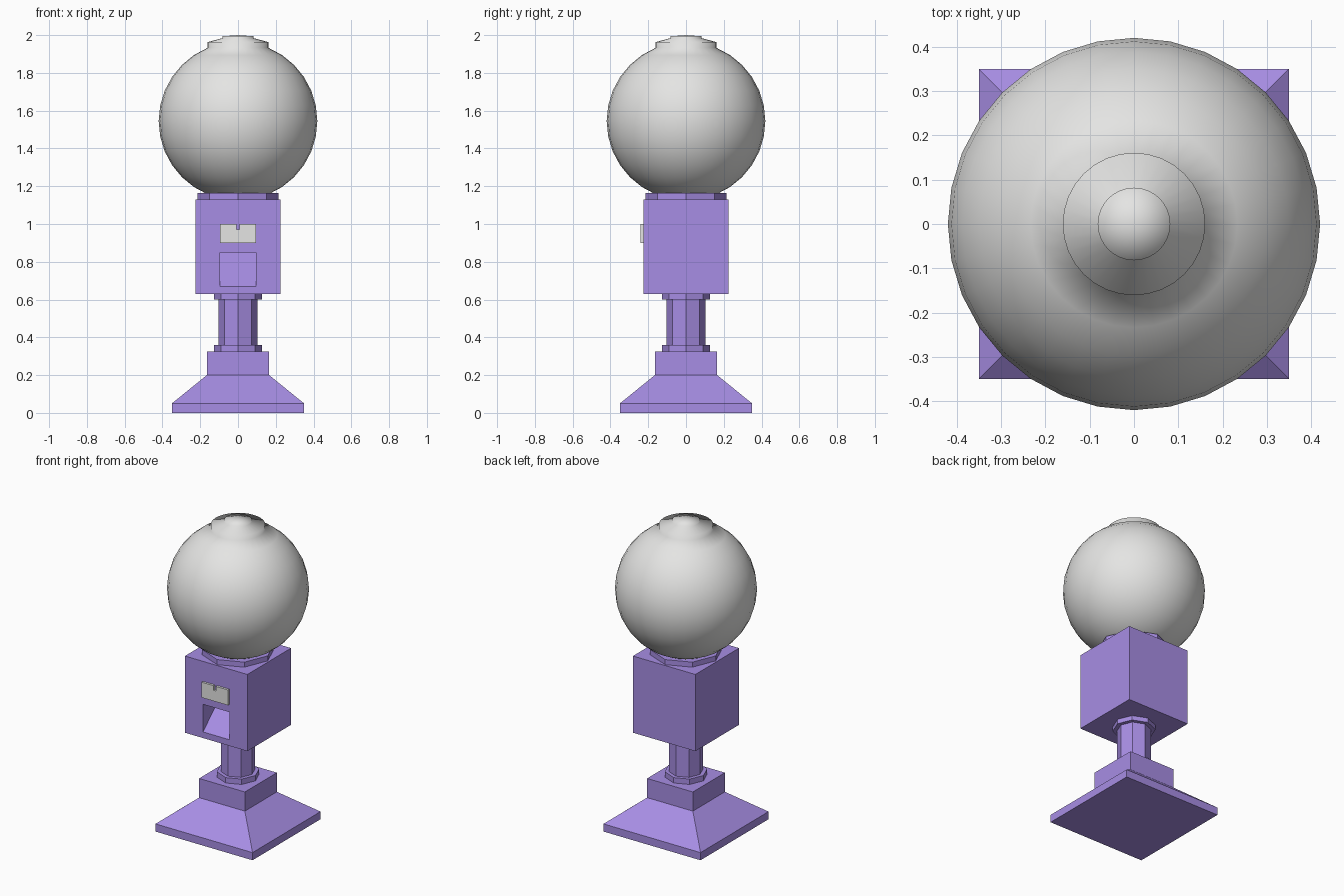
import bpy, bmesh, math

if "Cube" in bpy.data.objects:
    bpy.data.objects.remove(bpy.data.objects["Cube"])


def material(name, rgb):
    m = bpy.data.materials.new(name)
    m.diffuse_color = (*rgb, 1)
    m.use_nodes = True
    m.node_tree.nodes["Principled BSDF"].inputs["Base Color"].default_value = m.diffuse_color
    return m


PURPLE = material("purple paint", (0.39, 0.27, 0.78))
GREY = material("pale grey", (0.78, 0.78, 0.77))


def finish(name, bm, mat, smooth=False):
    bmesh.ops.recalc_face_normals(bm, faces=bm.faces)
    for f in bm.faces:
        f.smooth = smooth
    me = bpy.data.meshes.new(name)
    bm.to_mesh(me)
    bm.free()
    me.materials.append(mat)
    ob = bpy.data.objects.new(name, me)
    bpy.context.collection.objects.link(ob)
    return ob


def lathe(name, profile, sides, mat, turn=0.0, smooth=False):
    """Stack of rings (radius, z); radius 0 makes a pole, open ends are capped."""
    bm = bmesh.new()
    rings = []
    for r, z in profile:
        n = 1 if r == 0 else sides
        rings.append([bm.verts.new((r * math.cos(turn + math.tau * i / sides),
                                    r * math.sin(turn + math.tau * i / sides), z))
                      for i in range(n)])
    for a, b in zip(rings, rings[1:]):
        for i in range(sides):
            j = (i + 1) % sides
            if len(a) == 1:
                bm.faces.new((a[0], b[j], b[i]))
            elif len(b) == 1:
                bm.faces.new((a[i], a[j], b[0]))
            else:
                bm.faces.new((a[i], a[j], b[j], b[i]))
    for end in (rings[0], rings[-1]):
        if len(end) > 1:
            bm.faces.new(end)
    return finish(name, bm, mat, smooth)


def square(name, profile, mat):
    """Square stack given as (half width, z)."""
    return lathe(name, [(h * math.sqrt(2), z) for h, z in profile], 4, mat, math.pi / 4)


# Square foot and octagonal post with its flanges and globe collar
square("foot", [(0.35, 0), (0.35, 0.05), (0.165, 0.2), (0.165, 0.325)], PURPLE)
for name, r, z0, z1 in (("lower_flange", 0.127, 0.325, 0.36),
                        ("post", 0.102, 0.36, 0.60),
                        ("upper_flange", 0.127, 0.60, 0.63),
                        ("globe_collar", 0.215, 1.13, 1.163)):
    lathe(name, [(r, z0), (r, z1)], 8, PURPLE)

# Dispenser box: front face gets a hole that becomes a sloping chute
bm = bmesh.new()
bmesh.ops.create_cube(bm, size=1)
for v in bm.verts:
    v.co = (v.co.x * 0.45, v.co.y * 0.45, 0.88 + v.co.z * 0.5)
bm.normal_update()
front = min(bm.faces, key=lambda f: f.calc_center_median().y)
bmesh.ops.inset_region(bm, faces=[front], thickness=0.1)
for v in front.verts:
    v.co = (math.copysign(0.095, v.co.x), -0.225, 0.85 if v.co.z > 0.88 else 0.67)
new = bmesh.ops.extrude_face_region(bm, geom=[front])["geom"]
for v in (g for g in new if isinstance(g, bmesh.types.BMVert)):
    if v.co.z > 0.8:
        v.co.y += 0.2
if front.is_valid:
    bmesh.ops.delete(bm, geom=[front], context='FACES_ONLY')
bmesh.ops.remove_doubles(bm, verts=bm.verts, dist=1e-4)
finish("dispenser_box", bm, PURPLE)

# Coin plate with a notch in its top edge
bm = bmesh.new()
outline = [(-0.095, 0.9), (0.095, 0.9), (0.095, 1.0), (0.008, 1.0),
           (0.008, 0.97), (-0.008, 0.97), (-0.008, 1.0), (-0.095, 1.0)]
face = bm.faces.new([bm.verts.new((x, -0.24, z)) for x, z in outline])
new = bmesh.ops.extrude_face_region(bm, geom=[face])["geom"]
for v in (g for g in new if isinstance(g, bmesh.types.BMVert)):
    v.co.y = -0.224
if not any(len(f.verts) == 8 and f.calc_center_median().y < -0.239 for f in bm.faces):
    bm.faces.new([v for v in bm.verts if v.co.y < -0.239])
finish("coin_plate", bm, GREY)

# Globe with stepped lid raised from its top two rings
R, ZC, N = 0.42, 1.545, 16
profile = [(0, ZC - R)]
profile += [(R * math.sin(math.pi * i / N), ZC - R * math.cos(math.pi * i / N))
            for i in range(1, N - 1)]
lid_r, knob_r = R * math.sin(2 * math.pi / N), R * math.sin(math.pi / N)
profile += [(lid_r, 1.963), (knob_r, 1.984), (knob_r, 1.994), (0, 2.0)]
lathe("globe_and_lid", profile, 32, GREY, smooth=True)
